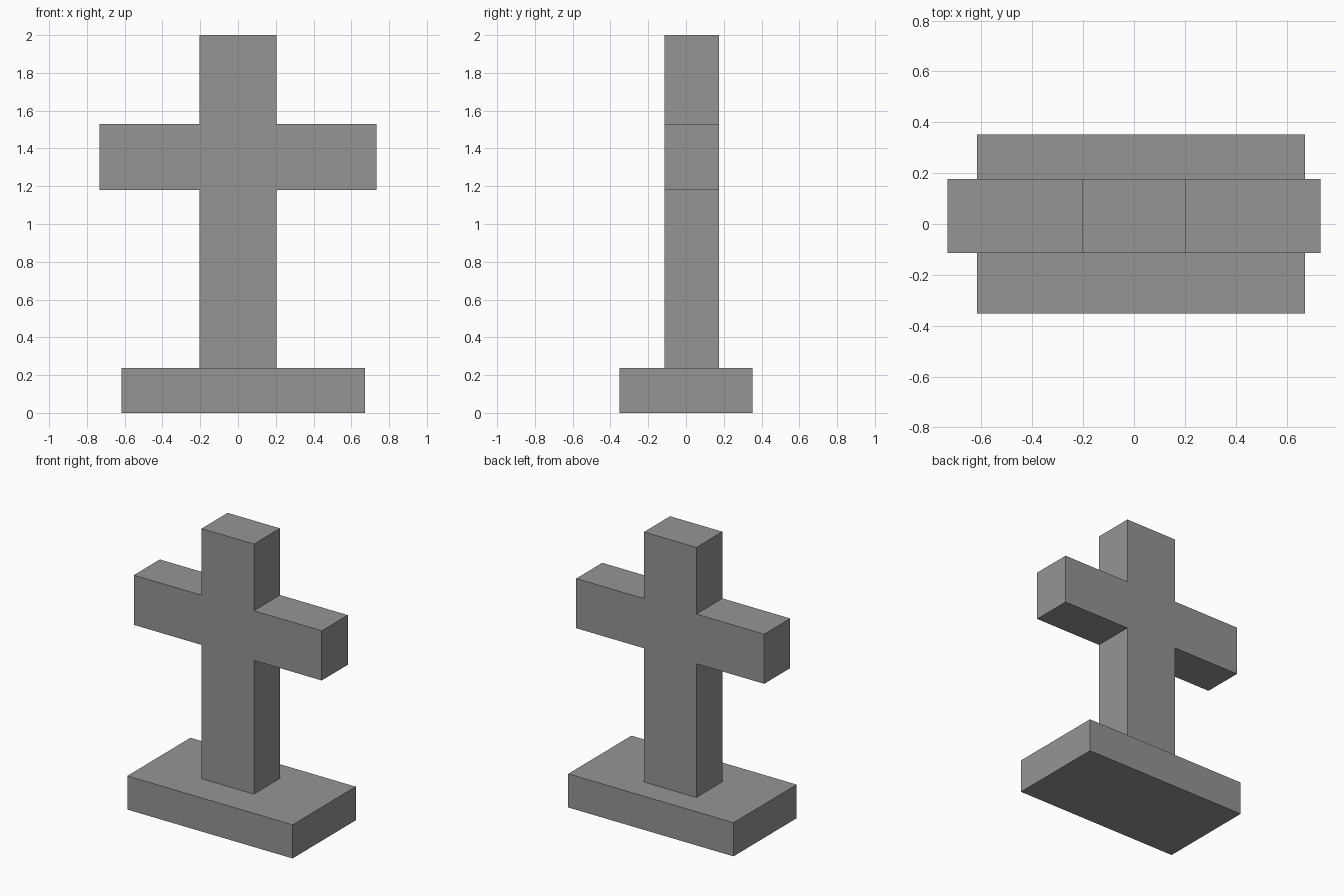
import bpy
import bmesh

cube = bpy.data.objects.get("Cube")
if cube:
    bpy.data.objects.remove(cube, do_unlink=True)

# Plain grey stone
stone = bpy.data.materials.new("grey stone")
stone.use_nodes = True
GREY = (0.3, 0.3, 0.3, 1.0)
stone.diffuse_color = GREY
bsdf = next(n for n in stone.node_tree.nodes if n.type == 'BSDF_PRINCIPLED')
bsdf.inputs["Base Color"].default_value = GREY
bsdf.inputs["Roughness"].default_value = 0.9


def extruded(name, outline, y_front, y_back):
    """Closed prism from an (x, z) outline, running from y_front to y_back."""
    bm = bmesh.new()
    face = bm.faces.new([bm.verts.new((x, y_front, z)) for x, z in outline])
    result = bmesh.ops.extrude_face_region(bm, geom=[face], use_keep_orig=True)
    moved = [g for g in result["geom"] if isinstance(g, bmesh.types.BMVert)]
    bmesh.ops.translate(bm, verts=moved, vec=(0, y_back - y_front, 0))
    bmesh.ops.recalc_face_normals(bm, faces=bm.faces)
    mesh = bpy.data.meshes.new(name)
    bm.to_mesh(mesh)
    bm.free()
    mesh.materials.append(stone)
    obj = bpy.data.objects.new(name, mesh)
    bpy.context.collection.objects.link(obj)
    return obj


# Base slab, slightly off centre under the cross
BASE_TOP = 0.237
extruded("base_slab",
         [(-0.617, 0), (0.672, 0), (0.672, BASE_TOP), (-0.617, BASE_TOP)],
         -0.352, 0.352)

# Upright and arms as one solid cross, standing on the slab
POST, ARM = 0.204, 0.733
ARM_LOW, ARM_HIGH, TOP = 1.18, 1.53, 2.0
right_half = [(POST, BASE_TOP), (POST, ARM_LOW), (ARM, ARM_LOW),
              (ARM, ARM_HIGH), (POST, ARM_HIGH), (POST, TOP)]
left_half = [(-x, z) for x, z in reversed(right_half)]
extruded("cross", right_half + left_half, -0.114, 0.176)
